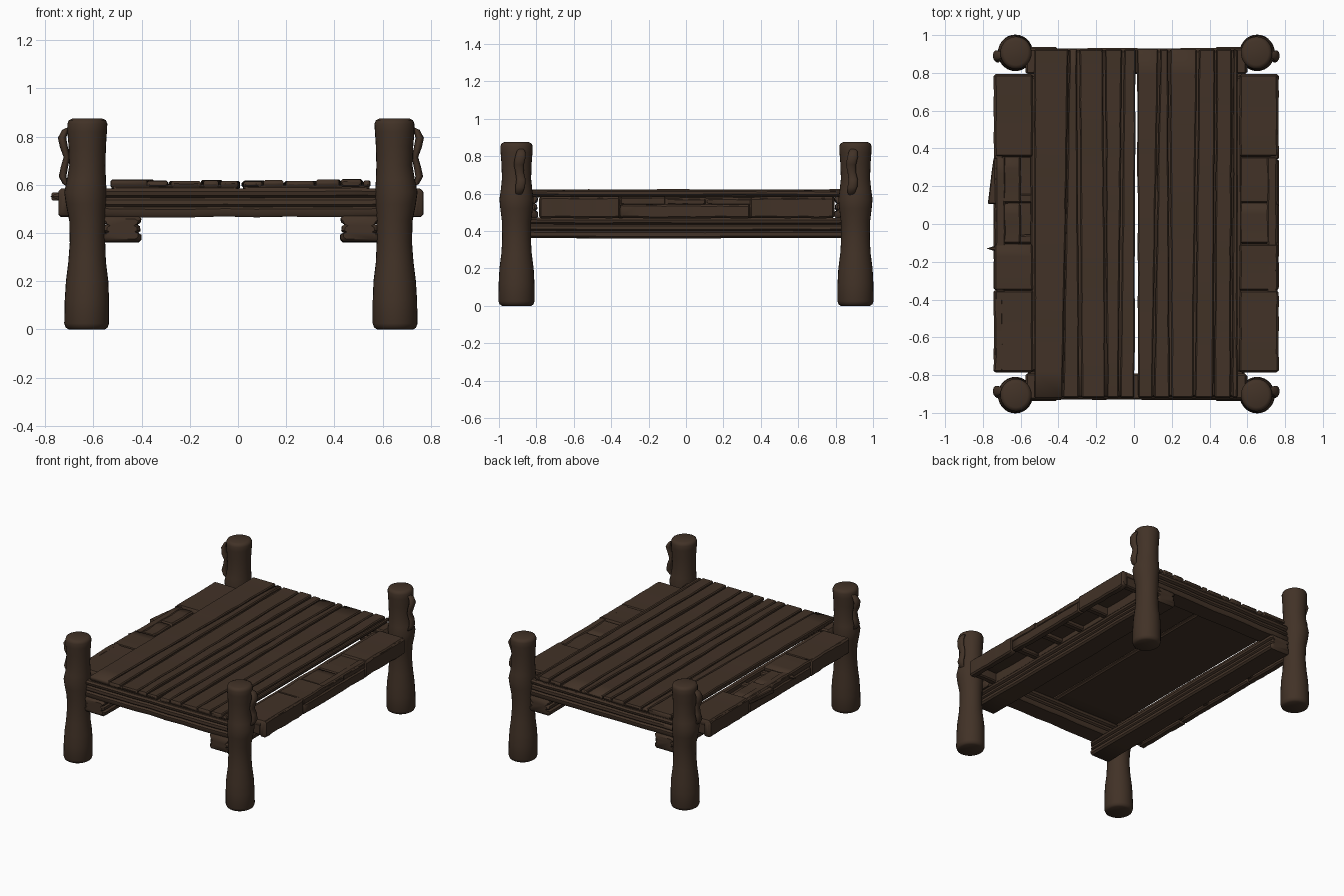
import bpy, bmesh, math, random
from mathutils import Vector

if "Cube" in bpy.data.objects:
    bpy.data.objects.remove(bpy.data.objects["Cube"])

random.seed(4)
wood = bpy.data.materials.new("dark brown wood")
wood.diffuse_color = (0.054, 0.032, 0.020, 1)
wood.use_nodes = True
wood.node_tree.nodes["Principled BSDF"].inputs["Base Color"].default_value = wood.diffuse_color
CX = 0.012  # middle of the frame (a splinter widens the left side)


def loft(name, rings, angle=40):
    """Skin a list of equal point rings and cap both ends."""
    bm = bmesh.new()
    vs = [[bm.verts.new(p) for p in r] for r in rings]
    n = len(vs[0])
    for a, b in zip(vs, vs[1:]):
        for i in range(n):
            j = (i + 1) % n
            bm.faces.new((a[i], a[j], b[j], b[i]))
    bm.faces.new(vs[0])
    bm.faces.new(vs[-1])
    bmesh.ops.recalc_face_normals(bm, faces=bm.faces)
    me = bpy.data.meshes.new(name)
    bm.to_mesh(me)
    bm.free()
    me.shade_smooth()
    me.set_sharp_from_angle(angle=math.radians(angle))
    me.materials.append(wood)
    ob = bpy.data.objects.new(name, me)
    bpy.context.collection.objects.link(ob)
    return ob


def board(name, lo, hi, axis=1, ch=0.01, wob=0.003, n=9, skew=(0, 0), grooves=False):
    """Hand-hewn board along an axis; skew moves its two long edges at the far end."""
    b, c = [k for k in range(3) if k != axis]
    length = hi[axis] - lo[axis]
    stations = [(0, ch)] + [(ch / length + (1 - 2 * ch / length) * i / n, 0)
                            for i in range(n + 1)] + [(1, ch)]
    rings = []
    for t, inset in stations:
        j = [random.uniform(0, wob) for _ in range(4)]
        b0 = lo[b] + skew[0] * t + inset + j[0]
        b1 = hi[b] + skew[1] * t - inset - j[1]
        c0, c1 = lo[c] + inset + j[2], hi[c] - inset - j[3]
        q = ch * 0.8
        right = [(b1, c0 + q), (b1, c1 - q)]
        left = [(b0, c1 - q), (b0, c0 + q)]
        if grooves:  # worn horizontal grain on both sides
            h = c1 - c0
            prof = [(0.1, 0), (0.28, 0), (0.36, .014), (0.44, .004), (0.6, .006), (0.68, .018),
                    (0.76, .004), (0.9, 0)]
            right = [(b1 - d, c0 + h * f) for f, d in prof]
            left = [(b0 + d, c0 + h * f) for f, d in reversed(prof)]
        sec = [(b0 + q, c0), (b1 - q, c0)] + right + [(b1 - q, c1), (b0 + q, c1)] + left
        ring = []
        for u, v in sec:
            p = Vector((0, 0, 0))
            p[axis], p[b], p[c] = lo[axis] + length * t, u, v
            ring.append(p)
        rings.append(ring)
    return loft(name, rings)


# Posts: uneven round logs, (height, inner edge, outer edge) from the frame centre
PROFILE = [(0, .565, .715), (.008, .553, .727), (.025, .547, .733), (.12, .547, .731),
           (.2, .550, .726), (.28, .560, .716), (.36, .563, .710), (.45, .562, .712),
           (.52, .559, .726), (.57, .557, .733), (.62, .560, .722), (.68, .562, .712),
           (.76, .560, .715), (.82, .556, .720), (.853, .554, .720), (.868, .560, .714),
           (.875, .575, .700)]
for sx, side in ((-1, "left"), (1, "right")):
    for sy, end in ((-1, "front"), (1, "back")):
        rings = []
        for z, a, o in PROFILE:
            mid, r = (a + o) / 2, (o - a) / 2
            rings.append([(CX + sx * (mid + r * math.cos(t)),
                           sy * 0.906 + r * 1.04 * math.sin(t), z)
                          for t in [2 * math.pi * i / 28 for i in range(28)]])
        loft(f"{end}_{side}_post", rings, 60)
        # Twig stub clinging to the outer side of the post
        path = [(.700, .845, .006), (.728, .828, .018), (.742, .795, .023), (.734, .755, .022),
                (.722, .715, .018), (.732, .675, .020), (.740, .635, .021), (.728, .605, .016),
                (.700, .580, .006)]
        loft(f"{end}_{side}_twig",
             [[(CX + sx * (x + .75 * r * math.cos(t)),
                sy * 0.888 + 1.3 * r * math.sin(t) + .006 * math.sin(z * 40), z)
               for t in [2 * math.pi * i / 10 for i in range(10)]] for x, z, r in path], 70)

# Lower rails, running front to back under the cross beams
for sx, side in ((-1, "left"), (1, "right")):
    xs = sorted((CX + sx * .412, CX + sx * .575))
    board(f"{side}_lower_rail", (xs[0], -.938, .36), (xs[1], .938, .472), ch=.014, wob=.004,
          grooves=True)

# Cross beams at the front and back
for sy, end in ((-1, "front"), (1, "back")):
    ys = sorted((sy * .79, sy * .932))
    board(f"{end}_cross_beam", (-.575, ys[0], .465), (.60, ys[1], .586), axis=0, ch=.012,
          wob=.004, grooves=True)

# Deck: two wide planks, each a thin core with uneven split strips on top
board("left_deck_core", (-.525, -.915, .577), (.002, .92, .603), wob=.003, skew=(0, .006))
board("right_deck_core", (.021, -.915, .577), (.545, .92, .603), wob=.003, skew=(0, -.005))
STRIPS = [(-.530, -.375, .624, 0, .030), (-.378, -.288, .619, .034, -.012),
          (-.280, -.150, .617, -.010, -.012), (-.144, -.080, .621, -.010, .018),
          (-.074, .004, .616, .020, .006),
          (.020, .100, .617, -.005, .030), (.104, .190, .620, .032, -.008),
          (.198, .315, .617, -.010, .020), (.320, .420, .622, .022, .010),
          (.424, .514, .624, .012, .006), (.517, .550, .619, .006, 0)]
for i, (x0, x1, top, d0, d1) in enumerate(STRIPS):
    board(f"deck_strip_{i + 1}", (x0, -.922, .588), (x1, .927, top), ch=.008, wob=.004,
          n=14, skew=(d0, d1))

# Side ledges: facing boards outside, thin slabs on top and dividers inside
SPANS = [(-.785, -.350), (-.355, -.105), (-.105, .110), (.110, .360), (.355, .793)]
for sx, side in ((-1, "left"), (1, "right")):
    def span(a, o):
        return sorted((CX + sx * a, CX + sx * o))
    for k, (y0, y1, z1) in enumerate([(-.787, -.348, .584), (-.352, .345, .545),
                                      (.338, .795, .582)]):
        a, b = span(.700, .757)
        board(f"{side}_facing_board_{k + 1}", (a, y0, .466), (b, y1, z1), ch=.012, wob=.005)
    a, b = span(.690, .748)
    board(f"{side}_upper_facing", (a, -.37, .53), (b, .36, .582), ch=.01, wob=.004)
    for k, (y0, y1) in enumerate(SPANS):
        inner = .545
        drop = 0 if k in (0, 1, 4) else .008
        if side == "left" and k in (2, 3):
            inner = .610   # broken slabs leave dark hollows next to the deck
        a, b = span(inner, .752)
        board(f"{side}_ledge_slab_{k + 1}", (a, y0, .535), (b, y1, .586 - drop), ch=.01,
              wob=.005, n=4)
        a, b = span(.54, .715)
        board(f"{side}_divider_{k + 1}", (a, y0 - .0, .475), (b, y0 + .05, .56), axis=0,
              ch=.01, n=3)
    a, b = span(.54, .715)
    board(f"{side}_divider_6", (a, .74, .475), (b, .79, .56), axis=0, ch=.01, n=3)
    # Inner joist carrying the ledge beside the deck, with a floor in the hollows
    a, b = span(.515, .56)
    board(f"{side}_inner_joist", (a, -.78, .465), (b, .78, .575), ch=.01, wob=.004)
    a, b = span(.55, .72)
    board(f"{side}_ledge_floor", (a, -.36, .505), (b, .36, .54), ch=.008)

# Loose board bulging out of the left ledge, and a sharp splinter
board("left_loose_board", (-.775, .105, .535), (-.66, .352, .568), ch=.006, wob=.002, n=4,
      skew=(.03, .0))
loft("left_splinter", [[(x, -.13 + r * math.cos(t) * .7, .552 + r * math.sin(t))
                        for t in [math.pi * i / 3 for i in range(6)]]
                       for x, r in ((-.72, .022), (-.75, .014), (-.778, .001))])
